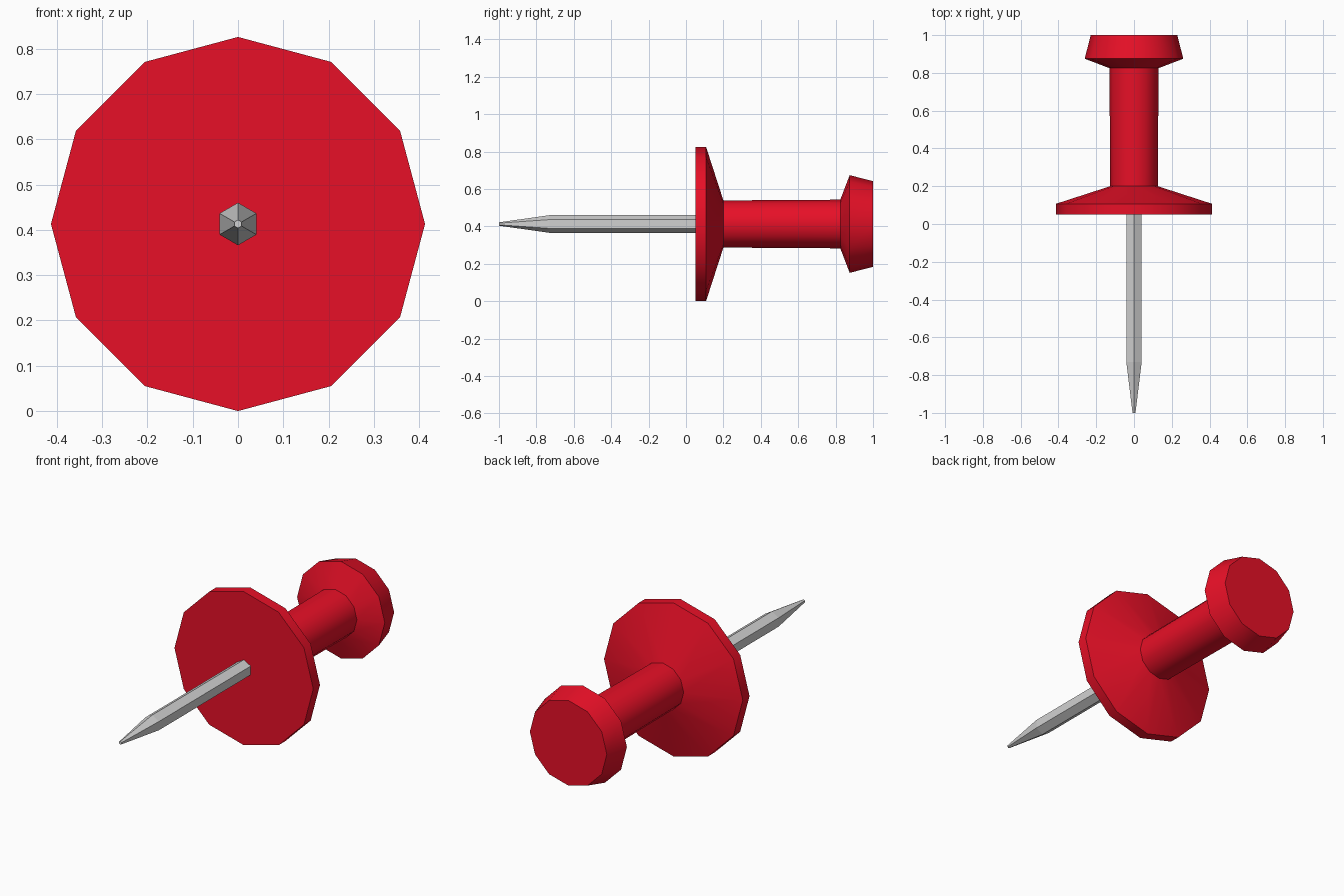
import bpy, bmesh, math

if "Cube" in bpy.data.objects:
    bpy.data.objects.remove(bpy.data.objects["Cube"])

CENTER_Z = 0.413


def material(name, rgb):
    m = bpy.data.materials.new(name)
    m.diffuse_color = (*rgb, 1.0)
    m.use_nodes = True
    m.node_tree.nodes["Principled BSDF"].inputs["Base Color"].default_value = m.diffuse_color
    return m


def turned(name, profile, sides, mat, smooth):
    """Closed solid turned around the y axis from (y, radius) pairs."""
    bm = bmesh.new()
    rings = []
    for y, r in profile:
        ring = []
        for i in range(sides):
            a = math.pi / 2 + 2 * math.pi * i / sides
            ring.append(bm.verts.new((r * math.cos(a), y, CENTER_Z + r * math.sin(a))))
        rings.append(ring)
    for a, b in zip(rings, rings[1:]):
        for i in range(sides):
            j = (i + 1) % sides
            bm.faces.new((a[i], a[j], b[j], b[i]))
    bm.faces.new(rings[0])
    bm.faces.new(rings[-1])
    bmesh.ops.recalc_face_normals(bm, faces=bm.faces)
    mesh = bpy.data.meshes.new(name)
    bm.to_mesh(mesh)
    bm.free()
    mesh.materials.append(mat)
    obj = bpy.data.objects.new(name, mesh)
    bpy.context.collection.objects.link(obj)
    if smooth:
        bpy.ops.object.select_all(action='DESELECT')
        obj.select_set(True)
        bpy.context.view_layer.objects.active = obj
        bpy.ops.object.shade_smooth_by_angle(angle=math.radians(32))
    return obj


red = material("red_plastic", (0.8, 0.005, 0.02))
steel = material("steel", (0.64, 0.64, 0.64))

# Plastic handle: flange disc, cone, grip and flared cap
turned("handle", [(0.05, 0.413), (0.107, 0.413), (0.2, 0.126),
                  (0.825, 0.13), (0.875, 0.261), (1.0, 0.229)], 12, red, True)

# Hexagonal needle with a tapered tip
turned("needle", [(-1.0, 0.009), (-0.73, 0.047), (0.06, 0.047)], 6, steel, False)
